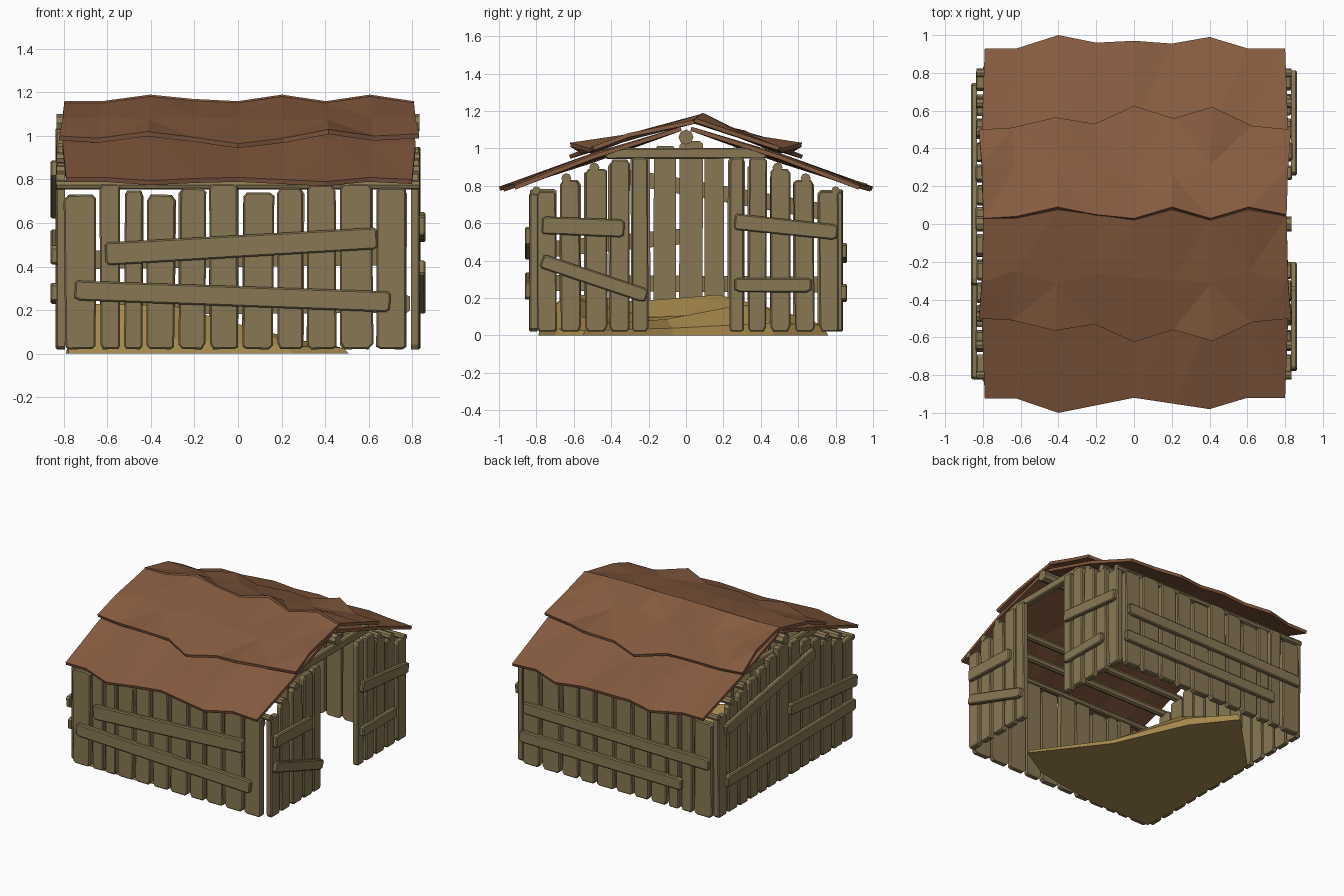
import bpy, bmesh, random
from mathutils import Vector

if "Cube" in bpy.data.objects:
    bpy.data.objects.remove(bpy.data.objects["Cube"])

random.seed(4)


def mat(name, c):
    m = bpy.data.materials.new(name)
    m.diffuse_color = (*c, 1)
    m.use_nodes = True
    m.node_tree.nodes["Principled BSDF"].inputs["Base Color"].default_value = m.diffuse_color
    return m


WOOD = mat("weathered wood", (0.25, 0.19, 0.088))
ROOF = mat("rusty brown roofing", (0.24, 0.105, 0.05))
STRAW = mat("golden straw", (0.40, 0.26, 0.075))


def finish(bm, name, material):
    bmesh.ops.recalc_face_normals(bm, faces=bm.faces[:])
    me = bpy.data.meshes.new(name)
    bm.to_mesh(me)
    bm.free()
    me.materials.append(material)
    ob = bpy.data.objects.new(name, me)
    bpy.context.collection.objects.link(ob)
    return ob


def board(bm, place, p, q, width, d0, d1):
    """Clipped-corner board from p to q in the wall plane, d = distance outward."""
    p, q = Vector(p), Vector(q)
    along = (q - p).normalized()
    across = Vector((-along.y, along.x)) * width / 2
    r = lambda: random.uniform(0.008, 0.03)
    w = lambda: random.uniform(0.9, 1.0)
    out = []
    for end, s, dirn in ((p, 1, along), (q, -1, -along)):
        c1, c2, k1, k2 = r(), r(), w(), w()
        out += [end + s * across * k1 + dirn * c1, end + s * across * 0.7,
                end - s * across * 0.7, end - s * across * k2 + dirn * c2]
    tmp = bmesh.new()
    f = tmp.faces.new([tmp.verts.new((o.x, o.y, d0)) for o in out])
    ext = bmesh.ops.extrude_face_region(tmp, geom=[f])["geom"]
    top = [g for g in ext if isinstance(g, bmesh.types.BMVert)]
    for v in top:
        v.co.z = d1
    edges = [e for e in tmp.edges if all(v in top for v in e.verts)]
    bmesh.ops.bevel(tmp, geom=edges, offset=0.007, segments=1, affect='EDGES')
    vs = {v: bm.verts.new(place(*v.co)) for v in tmp.verts}
    for face in tmp.faces:
        bm.faces.new([vs[v] for v in face.verts])
    tmp.free()


def wall(name, place, planks, battens):
    bm = bmesh.new()
    for a, b, top in planks:
        c, t = (a + b) / 2, random.uniform(-0.006, 0.006)
        board(bm, place, (c, 0.02), (c + t, top), b - a, 0.795, 0.836 + t / 2)
    finish(bm, name + "_planks", WOOD)
    bm = bmesh.new()
    for p, q, w in battens:
        board(bm, place, p, q, w, 0.832, 0.862)
    finish(bm, name + "_battens", WOOD)


front = lambda u, z, d: (u, -d, z)
back = lambda u, z, d: (u, d, z)
right = lambda u, z, d: (d, u, z)
left = lambda u, z, d: (-d, u, z)

# Long walls
xs = [-.80, -.635, -.525, -.425, -.275, -.135, .015, .175, .315, .465, .635, .79]
tops = [.73, .78, .75, .73, .76, .78, .74, .76, .775, .78, .76]
long_planks = [(xs[i], xs[i + 1] - .012, tops[i]) for i in range(11)]
wall("front_wall", front, long_planks,
     [((-.61, .46), (.64, .53), .11), ((-.75, .29), (.70, .24), .10)])
wall("back_wall", back, long_planks,
     [((-.79, .43), (.76, .45), .09), ((-.56, .22), (.79, .23), .09)])

# Gable wall with doorway
half = [(.71, .82, .77), (.58, .69, .83), (.45, .56, .89), (.33, .43, .95), (.23, .31, .95)]
door_side = half + [(-.80, -.69, .77), (-.67, -.56, .83), (-.54, -.42, .89),
                    (-.41, -.30, .94), (-.29, -.20, .95)]
wall("right_wall", right, door_side,
     [((-.77, .59), (-.33, .57), .10), ((-.77, .40), (-.21, .21), .08),
      ((.26, .61), (.81, .55), .09), ((.26, .27), (.67, .27), .08)])

# Closed gable wall
ys = [-.80, -.68, -.55, -.415, -.295, -.175, -.04, .10, .22, .325, .445, .57, .70, .82]
closed = [(a, b - .012, 1.05 - .36 * abs((a + b) / 2)) for a, b in zip(ys, ys[1:])]
wall("left_wall", left, closed,
     [((.74, .66), (-.32, .85), .09), ((.73, .27), (-.80, .28), .09),
      ((-.02, .53), (-.82, .45), .09)])

# Tie beams over the gables
for name, place in (("door_lintel", right), ("rear_tie_beam", left)):
    bm = bmesh.new()
    board(bm, place, (-.43, .97), (.43, .975), .06, .76, .797)
    finish(bm, name, WOOD)

# Round ridge pole and purlins
poles = [(0, 1.06, .04)] + [(s * y, z, r) for s in (-1, 1)
         for y, z, r in ((.49, .897, .027), (.64, .84, .027), (.80, .775, .022))]
for i, (y, z, r) in enumerate(poles):
    bpy.ops.mesh.primitive_cylinder_add(vertices=8, radius=r, depth=1.67,
                                        location=(0, y, z), rotation=(0, 1.5708, 0))
    ob = bpy.context.object
    ob.name = "ridge_pole" if i == 0 else f"purlin_{i}"
    ob.data.materials.append(WOOD)

# Sagging roof sheets: rows of (x, distance from ridge, z)
COLS = [-.79, -.62, -.4, -.2, 0, .2, .4, .6, .80]


def sheet(name, side, rows, thick):
    bm = bmesh.new()
    grid = [[bm.verts.new((x * sx, side * y, z)) for x, y, z in zip(COLS, ry, rz)]
            for sx, ry, rz in rows]
    for a, b in zip(grid, grid[1:]):
        for i in range(len(COLS) - 1):
            bm.faces.new((a[i], a[i + 1], b[i + 1], b[i]))
    bmesh.ops.triangulate(bm, faces=bm.faces[:])
    bmesh.ops.recalc_face_normals(bm, faces=bm.faces[:])
    if sum(f.normal.z for f in bm.faces) < 0:
        bmesh.ops.reverse_faces(bm, faces=bm.faces[:])
    bmesh.ops.solidify(bm, geom=bm.faces[:], thickness=thick)
    finish(bm, name, ROOF)


n = len(COLS)
eave_z = [.81, .81, .795, .805, .81, .80, .79, .81, .80]
edge_y = [.50, .51, .565, .53, .625, .56, .62, .52, .50]
edge_z = [1.00, .99, 1.02, .995, .965, .99, 1.03, 1.0, 1.01]
ridge_z = [1.16, 1.16, 1.19, 1.17, 1.16, 1.19, 1.16, 1.19, 1.16]
for label, side, eave_y, ridge_y in (
        ("front", -1, [.925, .925, 1.0, .96, .92, .95, .98, .92, .92],
         [-.03, -.03, -.075, -.05, -.02, -.075, -.02, -.075, -.04]),
        ("back", 1, [.93, .93, 1.0, .96, .97, .955, .99, .93, .93],
         [.03, .04, .09, .05, .03, .09, .03, .09, .05])):
    sheet(label + "_lower_roof", side,
          [(1, [.03] * n, [1.115] * n),
           (1.02, [.5] * n, [.965, .96, .975, .96, .945, .955, .975, .96, .965]),
           (1, eave_y, eave_z)], .022)
    mid_y = [.28 + random.uniform(-.04, .04) for _ in COLS]
    mid_z = [1.085 + random.uniform(-.01, .01) for _ in COLS]
    sheet(label + "_upper_roof", side,
          [(1.01, ridge_y, [z - (.008 if side < 0 else 0) for z in ridge_z]),
           (1.02, mid_y, mid_z), (1.04, edge_y, edge_z)], .022)

# Straw heap in the far corner
outline = [(.51, -.55), (.14, -.07), (-.10, .47), (-.33, .76), (-.78, .30),
           (-.79, -.3), (-.78, -.78), (-.3, -.79), (.25, -.70)]
heights = [.07, .10, .17, .15, .22, .20, .25, .22, .10]
bm = bmesh.new()
cx, cy = -.35, -.2
rings = []
for scale, lift in ((1, 0), (.97, .4), (.75, 1), (.4, .6)):
    rings.append([bm.verts.new((cx + (x - cx) * scale, cy + (y - cy) * scale,
                  h * lift * (random.uniform(.8, 1.1) if lift else 0)))
                  for (x, y), h in zip(outline, heights)])
bm.faces.new(rings[0])
for a, b in zip(rings, rings[1:]):
    for i in range(len(a)):
        j = (i + 1) % len(a)
        bm.faces.new((a[i], a[j], b[j], b[i]))
bmesh.ops.poke(bm, faces=[bm.faces.new(rings[-1])])
finish(bm, "straw_heap", STRAW)
